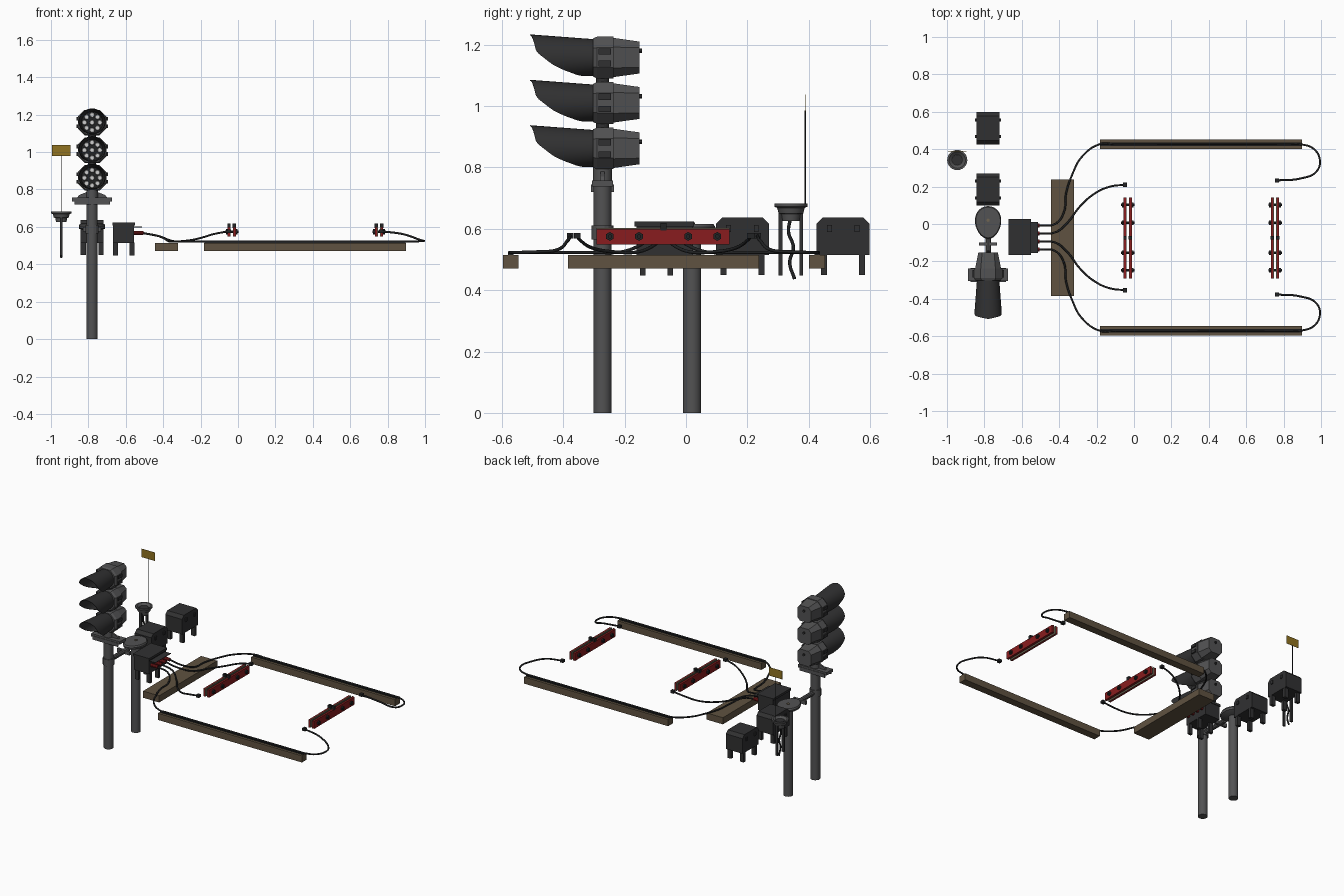
import bpy, bmesh, math
from mathutils import Vector

if "Cube" in bpy.data.objects:
    bpy.data.objects.remove(bpy.data.objects["Cube"])


def mat(name, r, g, b):
    m = bpy.data.materials.new(name)
    m.diffuse_color = (r, g, b, 1)
    m.use_nodes = True
    m.node_tree.nodes["Principled BSDF"].inputs["Base Color"].default_value = m.diffuse_color
    return m


GREY = mat("steel grey", 0.085, 0.085, 0.087)
DARK = mat("dark casing", 0.03, 0.03, 0.031)
BLACK = mat("cable black", 0.016, 0.017, 0.018)
WOOD = mat("weathered wood", 0.115, 0.085, 0.052)
RED = mat("joint red", 0.25, 0.012, 0.013)
TAN = mat("insulation tan", 0.16, 0.13, 0.085)
YELLOW = mat("sign yellow", 0.28, 0.17, 0.015)
WHITE = mat("lamp white", 0.62, 0.62, 0.62)


# ---- helpers: a shell is a list of rings, joined by quads and capped ----
def make(name, material, *shells, cap=True, smooth=False):
    bm = bmesh.new()
    for rings in shells:
        vs = [[bm.verts.new(p) for p in r] for r in rings]
        n = len(vs[0])
        for a, b in zip(vs, vs[1:]):
            for i in range(n):
                bm.faces.new((a[i], a[(i + 1) % n], b[(i + 1) % n], b[i]))
        if cap:
            bm.faces.new(vs[0][::-1])
            bm.faces.new(vs[-1])
    bmesh.ops.recalc_face_normals(bm, faces=bm.faces)
    me = bpy.data.meshes.new(name)
    bm.to_mesh(me)
    bm.free()
    me.materials.append(material)
    ob = bpy.data.objects.new(name, me)
    bpy.context.collection.objects.link(ob)
    if smooth:
        bpy.ops.object.select_all(action='DESELECT')
        ob.select_set(True)
        bpy.context.view_layer.objects.active = ob
        bpy.ops.object.shade_smooth_by_angle(angle=math.radians(35))
    return ob


def box(x0, x1, y0, y1, z0, z1):
    return [[(x0, y0, z), (x1, y0, z), (x1, y1, z), (x0, y1, z)] for z in (z0, z1)]


def cyl(p, q, r, n=16, r2=None):
    p, q = Vector(p), Vector(q)
    rot = (q - p).to_track_quat('Z', 'Y')
    return [[c + rot @ Vector((rad * math.cos(t), rad * math.sin(t), 0))
             for t in (2 * math.pi * (i + 0.5) / n for i in range(n))]
            for c, rad in ((p, r), (q, r if r2 is None else r2))]


def lathe(x, y, prof, n=24):
    return [[(x + r * math.cos(2 * math.pi * i / n), y + r * math.sin(2 * math.pi * i / n), z)
             for i in range(n)] for r, z in prof]


def cable(name, pts, r=0.0055):
    cu = bpy.data.curves.new(name, 'CURVE')
    cu.dimensions = '3D'
    cu.bevel_depth, cu.bevel_resolution, cu.resolution_u = r, 2, 6
    cu.use_fill_caps = True
    sp = cu.splines.new('BEZIER')
    sp.bezier_points.add(len(pts) - 1)
    for b, p in zip(sp.bezier_points, pts):
        b.co = p
        b.handle_left_type = b.handle_right_type = 'AUTO'
    cu.materials.append(BLACK)
    ob = bpy.data.objects.new(name, cu)
    bpy.context.collection.objects.link(ob)
    bpy.ops.object.select_all(action='DESELECT')
    ob.select_set(True)
    bpy.context.view_layer.objects.active = ob
    bpy.ops.object.convert(target='MESH')


# ---- signal post, mounting bracket and collar ----
SX, SY = -0.78, -0.272
make("signal_post", GREY, cyl((SX, SY, 0), (SX, SY, 0.77), 0.03), smooth=True)
make("signal_bracket", GREY, box(SX - 0.107, SX + 0.107, SY - 0.034, SY + 0.034, 0.737, 0.757),
     box(SX - 0.095, SX + 0.095, SY - 0.037, SY - 0.027, 0.72, 0.745),
     box(SX - 0.095, SX + 0.095, SY + 0.027, SY + 0.037, 0.72, 0.745))
make("bracket_collar", GREY, cyl((SX, SY, 0.757), (SX, SY, 0.8), 0.031), smooth=True)
make("bracket_gussets", GREY, *[
    [[(SX + s * 0.028, y, 0.757), (SX + s * 0.08, y, 0.757), (SX + s * 0.07, y, 0.77),
      (SX + s * 0.028, y, 0.787)] for y in (SY - 0.006, SY + 0.006)] for s in (-1, 1)])


# ---- three signal heads ----
def octagon(y, z, hx, hz, c):
    pts = [(hx, hz - c), (hx - c, hz), (c - hx, hz), (-hx, hz - c),
           (-hx, c - hz), (c - hx, -hz), (hx - c, -hz), (hx, c - hz)]
    return [(SX + a, y, z + b) for a, b in pts]


def visor_length(deg):
    keys = [(0, 0.205), (75, 0.185), (110, 0.13), (140, 0.07), (180, 0.012)]
    for (a, la), (b, lb) in zip(keys, keys[1:]):
        if deg <= b:
            return la + (lb - la) * (deg - a) / (b - a)


def visor_ring(z, inset, tip, n=36):
    ring = []
    for i in range(n):
        t = 2 * math.pi * i / n
        deg = min(i, n - i) * 360 / n
        d = visor_length(deg) if tip else 0
        r = 0.06 + 0.075 * d - inset
        ring.append((SX + r * math.sin(t), -0.303 - d, z + r * math.cos(t)))
    return ring


for k in range(3):
    z = 0.862 + 0.148 * k
    tag = ("lower", "middle", "upper")[k]
    make(tag + "_head_frame", GREY, [octagon(-0.303, z, 0.066, 0.062, 0.032),
         octagon(-0.29, z, 0.076, 0.068, 0.036), octagon(-0.237, z, 0.076, 0.068, 0.036)])
    make(tag + "_head_housing", GREY, [octagon(-0.237, z, 0.069, 0.064, 0.03),
         octagon(-0.152, z, 0.052, 0.052, 0.02)])
    make(tag + "_head_latches", DARK, cyl((SX, -0.155, z + 0.022), (SX, -0.143, z + 0.022), 0.008, 8),
         *[box(SX + s * 0.079 - 0.005, SX + s * 0.079 + 0.005, -0.285, -0.245, z + h - 0.01, z + h + 0.01)
           for s in (-1, 1) for h in (-0.02, 0.02)])
    make(tag + "_neck", DARK, cyl((SX, SY, z - 0.085), (SX, SY, z - 0.06), 0.022))
    make(tag + "_visor", DARK, [visor_ring(z, 0, False), visor_ring(z, 0, True),
         visor_ring(z, 0.003, True), visor_ring(z, 0.003, False)], cap=False, smooth=True)
    make(tag + "_lens_plate", BLACK, cyl((SX, -0.302, z), (SX, -0.308, z), 0.058, 28))
    spots = [(0, 0)] + [(0.041 * math.cos(i * math.pi / 4), 0.041 * math.sin(i * math.pi / 4)) for i in range(8)]
    make(tag + "_lamps", WHITE, *[cyl((SX + a, -0.307, z + b), (SX + a, -0.314, z + b), 0.0135, 12, 0.011)
                                  for a, b in spots])

# ---- second post with round cap and link arm to the signal post ----
PY = 0.02
make("cap_post", GREY, cyl((SX, PY, 0), (SX, PY, 0.6), 0.03), smooth=True)
cap_rings = []
for f, z in ((0.5, 0.575), (0.96, 0.592), (1, 0.605), (0.93, 0.615)):
    cap_rings.append([(SX + f * 0.07 * math.cos(t) * (1 + 0.12 * math.sin(t)), 0.008 + f * 0.088 * math.sin(t), z)
                      for t in (2 * math.pi * i / 28 for i in range(28))])
make("post_cap", GREY, cap_rings, smooth=True)
make("cap_knob", TAN, cyl((SX, PY, 0.614), (SX, PY, 0.62), 0.009, 10))
make("link_arm", GREY, cyl((SX, -0.06, 0.588), (SX, -0.25, 0.588), 0.015, 10),
     box(SX - 0.048, SX + 0.048, -0.115, -0.1, 0.575, 0.6))
make("link_clamp", GREY, cyl((SX, SY, 0.565), (SX, SY, 0.61), 0.036))

# ---- two relay cabinets with chamfered lids ----
for tag, y in (("near", 0.184), ("far", 0.512)):
    prof = [(-0.086, 0.515), (0.086, 0.515), (0.086, 0.617), (0.066, 0.637), (-0.066, 0.637), (-0.086, 0.617)]
    make(tag + "_cabinet", DARK, [[(x, y + a, b) for a, b in prof] for x in (-0.843, -0.718)])
    make(tag + "_cabinet_legs", DARK, *[
        box(SX + s * 0.047 - 0.014, SX + s * 0.047 + 0.014, y + t - 0.01, y + t + 0.01, 0.45, 0.516)
        for s in (-1, 1) for t in (-0.062, 0.062)])
    make(tag + "_cabinet_latches", DARK, *[
        box(SX + s * 0.065 - 0.004, SX + s * 0.065 + 0.004, y + t - 0.008, y + t + 0.008, 0.59, 0.612)
        for s in (-1, 1) for t in (-0.045, 0.045)])

# ---- junction box with four cable plugs ----
make("junction_box", DARK, box(-0.667, -0.555, -0.162, 0.022, 0.515, 0.612))
make("junction_lid", DARK, box(-0.672, -0.55, -0.167, 0.026, 0.608, 0.623))
make("junction_legs", DARK, *[box(x - 0.013, x + 0.013, y - 0.009, y + 0.009, 0.447, 0.516)
                              for x in (-0.655, -0.567) for y in (-0.141, -0.051)])
PLUGS = (-0.008, -0.05, -0.093, -0.136)
make("plug_hood", DARK, box(-0.556, -0.512, -0.155, 0.012, 0.597, 0.601))
make("cable_plugs", RED, *[cyl((-0.556, y, 0.567), (-0.505, y, 0.567), 0.011, 10) for y in PLUGS])

# ---- wooden beams ----
make("cross_beam", WOOD, box(-0.443, -0.322, -0.385, 0.238, 0.47, 0.515))
for tag, y in (("left", 0.427), ("right", -0.571)):
    make(tag + "_long_beam", WOOD, box(-0.183, 0.897, y - 0.026, y + 0.026, 0.47, 0.515))
    make(tag + "_cable_strip", BLACK, box(-0.18, 0.895, y - 0.009, y + 0.009, 0.515, 0.52))

# ---- two insulated rail joints ----
for tag, x in (("near", -0.034), ("far", 0.754)):
    y0, y1, yc = -0.292, 0.142, -0.073
    make(tag + "_joint_plates", RED, *[box(x + s * 0.016 - 0.006, x + s * 0.016 + 0.006, y0, y1, 0.549, 0.6)
                                       for s in (-1, 1)])
    make(tag + "_joint_liners", TAN, *[box(x + s * 0.008 - 0.002, x + s * 0.008 + 0.002, y0, y1, 0.549, 0.602)
                                       for s in (-1, 1)])
    make(tag + "_joint_clips", BLACK, *[box(x + s * 0.014 - 0.009, x + s * 0.014 + 0.009, yc - 0.01, yc + 0.01, 0.595, 0.619)
                                        for s in (-1, 1)])
    bolts = []
    for d in (-0.175, -0.08, 0.08, 0.175):
        bolts.append(cyl((x - 0.036, yc + d, 0.575), (x + 0.036, yc + d, 0.575), 0.007, 8))
        for s in (-1, 1):
            bolts.append(cyl((x + s * 0.021, yc + d, 0.575), (x + s * 0.031, yc + d, 0.575), 0.0145, 6))
    make(tag + "_joint_bolts", BLACK, *bolts)

# ---- cables, mirrored about the track centre ----
LONG = [(-0.507, -0.008, 0.567), (-0.422, 0.0, 0.55), (-0.374, 0.065, 0.525), (-0.364, 0.16, 0.523),
        (-0.33, 0.265, 0.523), (-0.278, 0.36, 0.523), (-0.182, 0.427, 0.523), (-0.1, 0.427, 0.523),
        (0.82, 0.427, 0.523), (0.898, 0.425, 0.523), (0.963, 0.4, 0.523), (0.994, 0.34, 0.525),
        (0.975, 0.28, 0.53), (0.888, 0.243, 0.56), (0.765, 0.233, 0.577)]
SHORT = [(-0.507, -0.05, 0.567), (-0.422, -0.045, 0.55), (-0.353, 0.01, 0.525), (-0.289, 0.094, 0.525),
         (-0.21, 0.163, 0.538), (-0.128, 0.2, 0.562), (-0.048, 0.21, 0.577)]
for side, flip in (("left", False), ("right", True)):
    for tag, pts in (("long", LONG), ("short", SHORT)):
        path = [(x, -0.144 - y if flip else y, z) for x, y, z in pts]
        cable(f"{side}_{tag}_cable", path)
        x, y, z = path[-1]
        make(f"{side}_{tag}_terminal", BLACK, box(x - 0.012, x + 0.01, y - 0.011, y + 0.011, z - 0.009, z + 0.009))

# ---- funnel-topped stand with marker sign ----
FX, FY = -0.945, 0.342
make("funnel", GREY, lathe(FX, FY, [(0.028, 0.625), (0.032, 0.648), (0.04, 0.65), (0.045, 0.668), (0.054, 0.672),
                                    (0.054, 0.682), (0.044, 0.682), (0.028, 0.668)]), smooth=True)
make("funnel_core", DARK, cyl((FX, FY, 0.66), (FX, FY, 0.672), 0.027, 20))
make("funnel_legs", DARK, *[box(FX - 0.008, FX + 0.008, FY + s * 0.034 - 0.006, FY + s * 0.034 + 0.006, 0.447, 0.66)
                            for s in (-1, 1)])
cable("funnel_wire", [(FX, FY + d, z) for d, z in ((0, 0.64), (-0.008, 0.59), (0.008, 0.54), (-0.004, 0.49), (0.012, 0.436))])
make("sign_mast", BLACK, cyl((FX, 0.389, 0.675), (FX, 0.389, 0.985), 0.0025, 8))
make("sign_plate", YELLOW, box(FX - 0.049, FX + 0.049, 0.3885, 0.3895, 0.98, 1.037))
